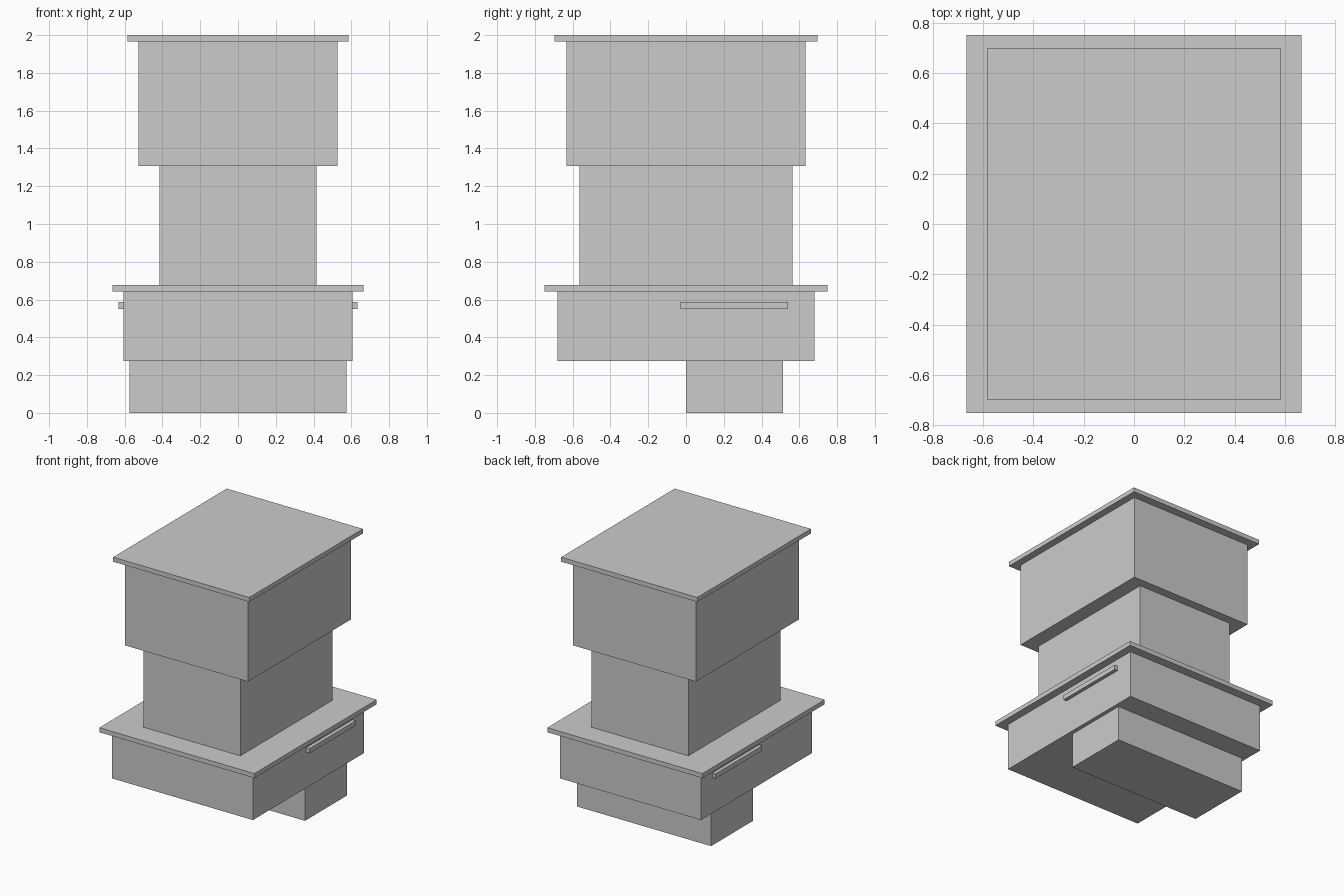
import bpy

if "Cube" in bpy.data.objects:
    bpy.data.objects.remove(bpy.data.objects["Cube"])


def box(name, x, y, z):
    """Box from (min, max) extents on each axis."""
    bpy.ops.mesh.primitive_cube_add(
        size=1, location=[(a + b) / 2 for a, b in (x, y, z)])
    ob = bpy.context.object
    ob.name = name
    ob.scale = [b - a for a, b in (x, y, z)]
    bpy.ops.object.transform_apply(location=False, rotation=False, scale=True)
    return ob


def centred_box(name, half_x, half_y, z0, z1):
    return box(name, (-half_x, half_x), (-half_y, half_y), (z0, z1))


# Offset foot under the rear half
box("foot", (-0.575, 0.575), (0.0, 0.514), (0.0, 0.274))

# Stacked body, bottom to top
centred_box("lower_body", 0.605, 0.681, 0.274, 0.642)
centred_box("ledge", 0.665, 0.75, 0.642, 0.677)
centred_box("column", 0.416, 0.565, 0.677, 1.308)
centred_box("upper_body", 0.528, 0.633, 1.308, 1.965)
centred_box("top_cap", 0.584, 0.696, 1.965, 2.0)

# Side rails on the lower body
for side, sx in (("left", -1), ("right", 1)):
    box("rail_" + side, sorted((sx * 0.605, sx * 0.633)),
        (-0.028, 0.54), (0.549, 0.586))
